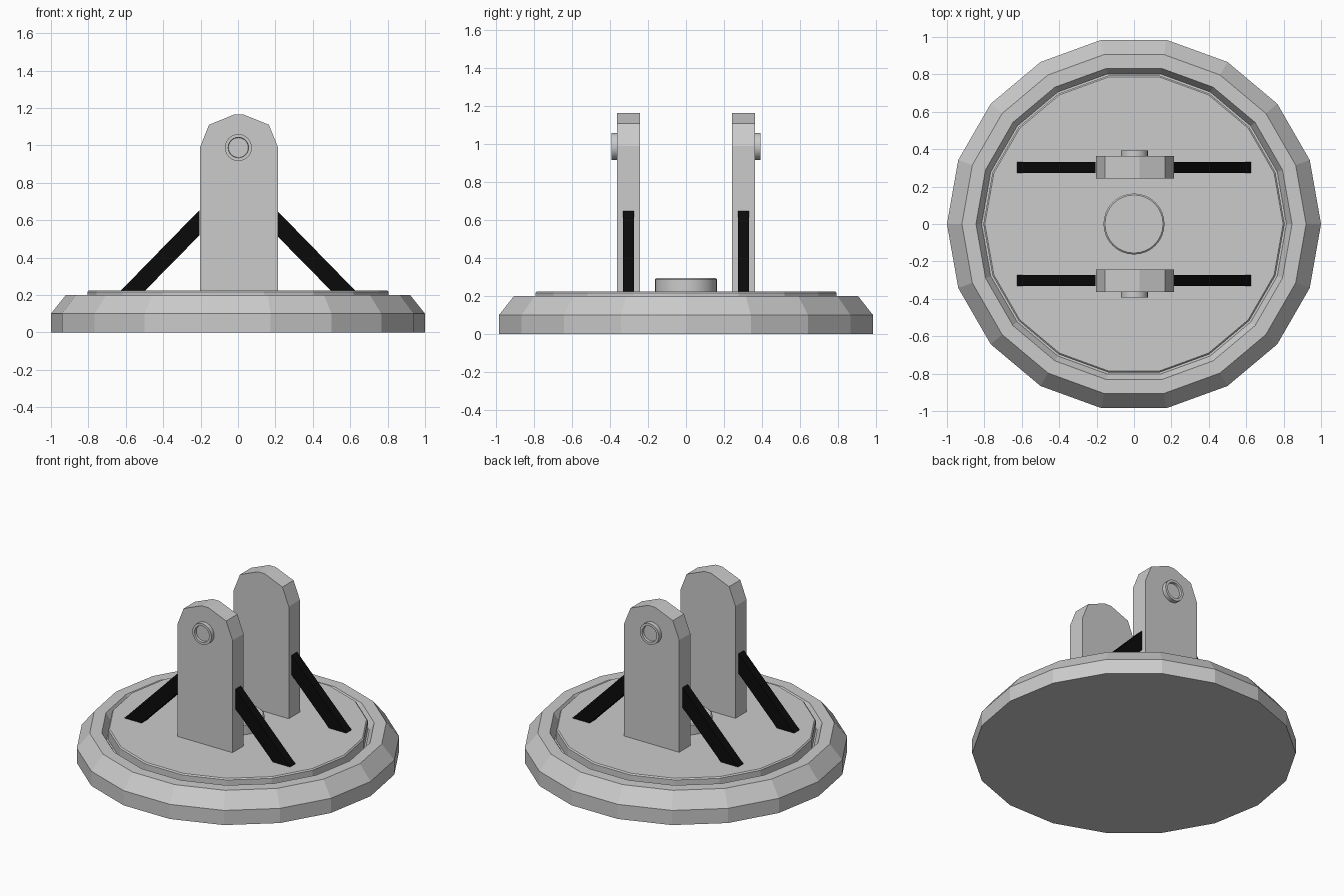
import bpy, bmesh
from math import cos, sin, pi
from mathutils import Matrix

if "Cube" in bpy.data.objects:
    bpy.data.objects.remove(bpy.data.objects["Cube"])


def finish(name, bm, mat=None, smooth=False):
    bmesh.ops.recalc_face_normals(bm, faces=bm.faces)
    me = bpy.data.meshes.new(name)
    bm.to_mesh(me)
    bm.free()
    ob = bpy.data.objects.new(name, me)
    bpy.context.collection.objects.link(ob)
    if mat:
        me.materials.append(mat)
    if smooth:
        bpy.ops.object.select_all(action='DESELECT')
        ob.select_set(True)
        bpy.context.view_layer.objects.active = ob
        bpy.ops.object.shade_smooth_by_angle()
    return ob


def lathe(name, profile, sides, matrix=Matrix(), smooth=False):
    """Revolve (radius, height) points around z, closing both ends with a cap."""
    bm = bmesh.new()
    rings = [[bm.verts.new((r * cos(2 * pi * i / sides), r * sin(2 * pi * i / sides), z))
              for i in range(sides)] for r, z in profile]
    for a, b in zip(rings, rings[1:]):
        for i in range(sides):
            j = (i + 1) % sides
            bm.faces.new((a[i], a[j], b[j], b[i]))
    bm.faces.new(rings[0])
    bm.faces.new(rings[-1])
    bm.transform(matrix)
    return finish(name, bm, smooth=smooth)


def slab(name, outline, y0, y1, mat=None):
    """Extrude an (x, z) outline between two y positions."""
    bm = bmesh.new()
    a = [bm.verts.new((x, y0, z)) for x, z in outline]
    b = [bm.verts.new((x, y1, z)) for x, z in outline]
    n = len(outline)
    bm.faces.new(a)
    bm.faces.new(b)
    for i in range(n):
        j = (i + 1) % n
        bm.faces.new((a[i], a[j], b[j], b[i]))
    return finish(name, bm, mat)


black = bpy.data.materials.new("black")
black.diffuse_color = (0.003, 0.003, 0.003, 1)
black.use_nodes = True
black.node_tree.nodes["Principled BSDF"].inputs["Base Color"].default_value = black.diffuse_color

# Round base with chamfered rim, narrow groove and raised plate
lathe("base", [(1.0, 0), (1.0, 0.10), (0.92, 0.20), (0.845, 0.20), (0.815, 0.15),
               (0.805, 0.15), (0.805, 0.217), (0.797, 0.225)], 18)

# Low boss in the middle of the plate
lathe("centre_boss", [(0.163, 0.21), (0.163, 0.288), (0.155, 0.295)], 32, smooth=True)

bracket = [(-0.203, 0.21), (0.213, 0.21), (0.213, 0.99), (0.165, 1.11), (0.03, 1.165),
           (-0.02, 1.165), (-0.155, 1.11), (-0.203, 0.99)]
strut = [(0.63, 0.22), (0.50, 0.22), (0.205, 0.52), (0.205, 0.655)]
pin = [(0.072, 0), (0.072, 0.037), (0.055, 0.037), (0.053, 0.022)]

for s, side in ((-1, "front"), (1, "back")):
    # Upright bracket plate
    slab(side + "_bracket", bracket, s * 0.243, s * 0.363)
    # Pivot pin head on the outer face
    lathe(side + "_pin", pin, 24,
          Matrix.Translation((0.002, s * 0.355, 0.988)) @ Matrix.Rotation(-s * pi / 2, 4, 'X'),
          smooth=True)
    # Sloping struts either side of the bracket
    for m, end in ((-1, "left"), (1, "right")):
        slab(f"{side}_{end}_strut", [(m * x, z) for x, z in strut],
             s * 0.273, s * 0.332, black)
